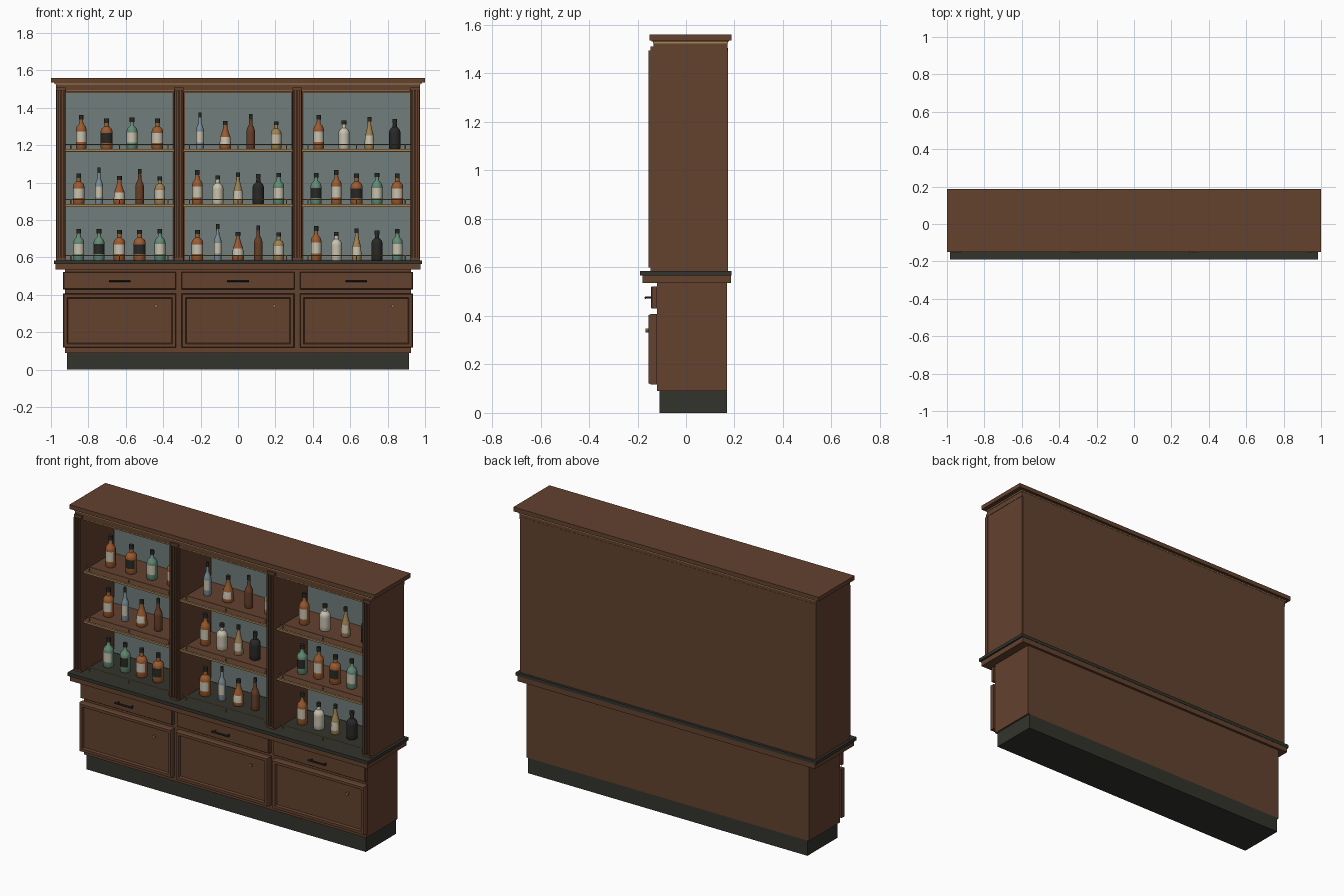
import bpy, bmesh, math
from mathutils import Matrix

cube = bpy.data.objects.get("Cube")
if cube:
    bpy.data.objects.remove(cube, do_unlink=True)


def material(name, *rgb):
    m = bpy.data.materials.new(name)
    m.use_nodes = True
    m.diffuse_color = (*rgb, 1)
    m.node_tree.nodes["Principled BSDF"].inputs["Base Color"].default_value = (*rgb, 1)
    return m


WOOD = material("walnut wood", .125, .054, .028)
STONE = material("dark stone", .033, .034, .026)
MIRROR = material("mirror grey", .16, .205, .2)
BRASS = material("brass and straw glass", .36, .23, .085)
AMBER = material("amber glass", .33, .105, .03)
GREEN = material("green glass", .13, .26, .18)
CREAM = material("cream paper", .58, .54, .43)
CLEAR = material("blue grey glass", .2, .27, .31)
BROWN = material("brown glass", .14, .05, .022)
BLACK = material("black glass", .022, .022, .02)


def finish(bm, name, mats):
    mesh = bpy.data.meshes.new(name)
    bm.to_mesh(mesh)
    bm.free()
    for m in mats:
        mesh.materials.append(m)
    obj = bpy.data.objects.new(name, mesh)
    bpy.context.collection.objects.link(obj)
    return obj


def box_mesh(x, y, z):
    bm = bmesh.new()
    bmesh.ops.create_cube(bm, size=1)
    for v in bm.verts:
        for i, (lo, hi) in enumerate((x, y, z)):
            v.co[i] = hi if v.co[i] > 0 else lo
    return bm


def box(name, x, y, z, mat):
    return finish(box_mesh(x, y, z), name, [mat])


def rod(name, length, r, pos, axis, mat):
    bm = bmesh.new()
    bmesh.ops.create_cone(bm, cap_ends=True, segments=8, radius1=r, radius2=r, depth=length)
    turn = {"X": Matrix.Rotation(math.pi / 2, 4, "Y"), "Y": Matrix.Rotation(math.pi / 2, 4, "X"),
            "Z": Matrix()}[axis]
    bmesh.ops.transform(bm, matrix=Matrix.Translation(pos) @ turn, verts=bm.verts)
    return finish(bm, name, [mat])


def front_panel(name, x, y, z, steps):
    """Box whose front face is stepped by (inset, depth) pairs."""
    bm = box_mesh(x, y, z)
    bm.normal_update()
    face = min(bm.faces, key=lambda f: f.calc_center_median().y)
    for inset, depth in steps:
        bmesh.ops.inset_region(bm, faces=[face], thickness=inset, depth=depth)
    return finish(bm, name, [WOOD])


def both(w):
    return (-w, w)


# Base cabinet and counter
box("plinth", both(.915), (-.11, .17), (0, .09), STONE)
box("base_carcass", both(.925), (-.12, .17), (.09, .535), WOOD)
box("counter_moulding", both(.975), (-.18, .185), (.535, .566), WOOD)
box("counter_top", both(.985), (-.19, .187), (.566, .585), STONE)

# Drawers and doors
for cx in (-.633, 0, .633):
    x = (cx - .302, cx + .302)
    front_panel("drawer_front", x, (-.14, -.12), (.43, .522), [(.005, .005)])
    rod("drawer_handle", .115, .005, (cx, -.167, .475), "X", BLACK)
    for s in (-1, 1):
        rod("handle_stem", .025, .004, (cx + s * .045, -.155, .475), "Y", BLACK)
    front_panel("cabinet_door", x, (-.147, -.12), (.118, .407),
                [(.006, .008), (.023, 0), (.007, -.012), (.002, 0)])
    rod("door_knob", .014, .008, (cx + .195, -.16, .34), "Y", BRASS)

# Upper case
box("back_panel", both(.965), (.16, .173), (.585, 1.505), WOOD)
box("top_board", both(.972), (-.135, .172), (1.493, 1.524), WOOD)
box("cornice_brass_line", both(.976), (-.137, .174), (1.524, 1.531), BRASS)
box("cornice", both(1), (-.15, .187), (1.535, 1.56), WOOD)
box("cornice_bed", both(.985), (-.142, .178), (1.531, 1.535), WOOD)
box("header_brass_strip", both(.92), (-.136, -.128), (1.487, 1.493), BRASS)
for s in (-1, 1):
    box("side_panel", sorted((s * .925, s * .97)), (-.13, .17), (.585, 1.493), WOOD)


def pilaster(cx):
    box("pilaster", (cx - .025, cx + .025), (-.146, -.13), (.585, 1.51), WOOD)
    for dx in (-.018, 0, .018):
        box("pilaster_reed", (cx + dx - .005, cx + dx + .005), (-.155, -.146), (.6, 1.495), WOOD)


for cx in (-.947, -.317, .317, .947):
    pilaster(cx)
for cx in (-.317, .317):
    box("bay_divider", (cx - .027, cx + .027), (-.13, .16), (.585, 1.493), WOOD)

# Bottle profiles: (radius, height) as fractions of body radius and total height
ROUND = [(.9, 0), (1, .03), (1, .2), (1, .52), (1, .58), (.85, .66), (.4, .74), (.34, .86)]
SLIM = [(.9, 0), (1, .03), (1, .18), (1, .48), (1, .52), (.8, .6), (.42, .7), (.36, .88)]
TAPER = [(.9, 0), (1, .03), (1, .15), (.88, .42), (.8, .48), (.58, .6), (.38, .75), (.34, .86)]

# Letter: (glass, label, profile, radius, height)
KINDS = {
    "A": (AMBER, CREAM, ROUND, .028, .182), "m": (AMBER, CREAM, ROUND, .031, .163),
    "a": (AMBER, CREAM, TAPER, .031, .15), "D": (AMBER, BLACK, ROUND, .032, .163),
    "G": (GREEN, CREAM, ROUND, .029, .168), "g": (GREEN, BLACK, ROUND, .029, .167),
    "S": (CLEAR, CREAM, SLIM, .021, .195), "B": (BROWN, BROWN, SLIM, .023, .187),
    "Y": (BRASS, CREAM, ROUND, .028, .148), "W": (CREAM, CREAM, ROUND, .03, .152),
    "T": (BRASS, CREAM, TAPER, .026, .17), "K": (BLACK, BLACK, ROUND, .03, .16),
}
SEGMENTS = 16


def bottle_mesh(glass, label, profile, radius, height):
    """Lathe the profile, then colour label and cap by height and direction."""
    points = profile + [(.42, .86), (.42, 1)]
    bm = bmesh.new()
    rings = []
    for r, h in points:
        rings.append([bm.verts.new((r * radius * math.cos(a), r * radius * math.sin(a), h * height))
                      for a in (2 * math.pi * k / SEGMENTS for k in range(SEGMENTS))])
    for i, (low, high) in enumerate(zip(rings, rings[1:])):
        for k in range(SEGMENTS):
            n = (k + 1) % SEGMENTS
            f = bm.faces.new((low[k], low[n], high[n], high[k]))
            c = f.calc_center_median()
            if i >= len(profile) - 1:
                f.material_index = 2
            elif i == 2 and -c.y > abs(c.x) * .6:
                f.material_index = 1
    bm.faces.new(rings[0][::-1])
    bm.faces.new(rings[-1]).material_index = 2
    obj = finish(bm, "bottle", [glass, label, BLACK])
    bpy.ops.object.select_all(action="DESELECT")
    obj.select_set(True)
    bpy.context.view_layer.objects.active = obj
    bpy.ops.object.shade_smooth_by_angle(angle=math.radians(40))
    mesh = obj.data
    bpy.data.objects.remove(obj)
    return mesh


MESHES = {k: bottle_mesh(*spec) for k, spec in KINDS.items()}
ROWS = [(.585, ("GgmDG", "mSaBY", "AWTKG")),
        (.885, ("mSaBY", "AWTKG", "gADGm")),
        (1.18, ("ADGm", "SaBY", "AWTK"))]

# Bays: mirrors, shelves, gallery rails and bottles
for bay, (x0, x1) in enumerate(((-.925, -.344), (-.29, .29), (.344, .925))):
    cx = (x0 + x1) / 2
    box("mirror", (x0 + .006, x1 - .006), (.152, .16), (.59, 1.48), MIRROR)
    for z, row in ROWS:
        if z > .6:
            box("shelf", (x0, x1), (-.122, .152), (z - .016, z), WOOD)
            box("shelf_brass_edge", (x0, x1), (-.13, -.122), (z - .012, z - .001), BRASS)
        rod("gallery_rail", x1 - x0, .003, (cx, -.112, z + .025), "X", BRASS)
        for dx in (-.26, 0, .26):
            rod("rail_post", .025, .003, (cx + dx, -.112, z + .0125), "Z", BRASS)
        pitch = .543 / len(row[bay])
        for i, kind in enumerate(row[bay]):
            obj = bpy.data.objects.new("bottle", MESHES[kind])
            obj.location = (cx + (i - (len(row[bay]) - 1) / 2) * pitch, .005, z)
            bpy.context.collection.objects.link(obj)
